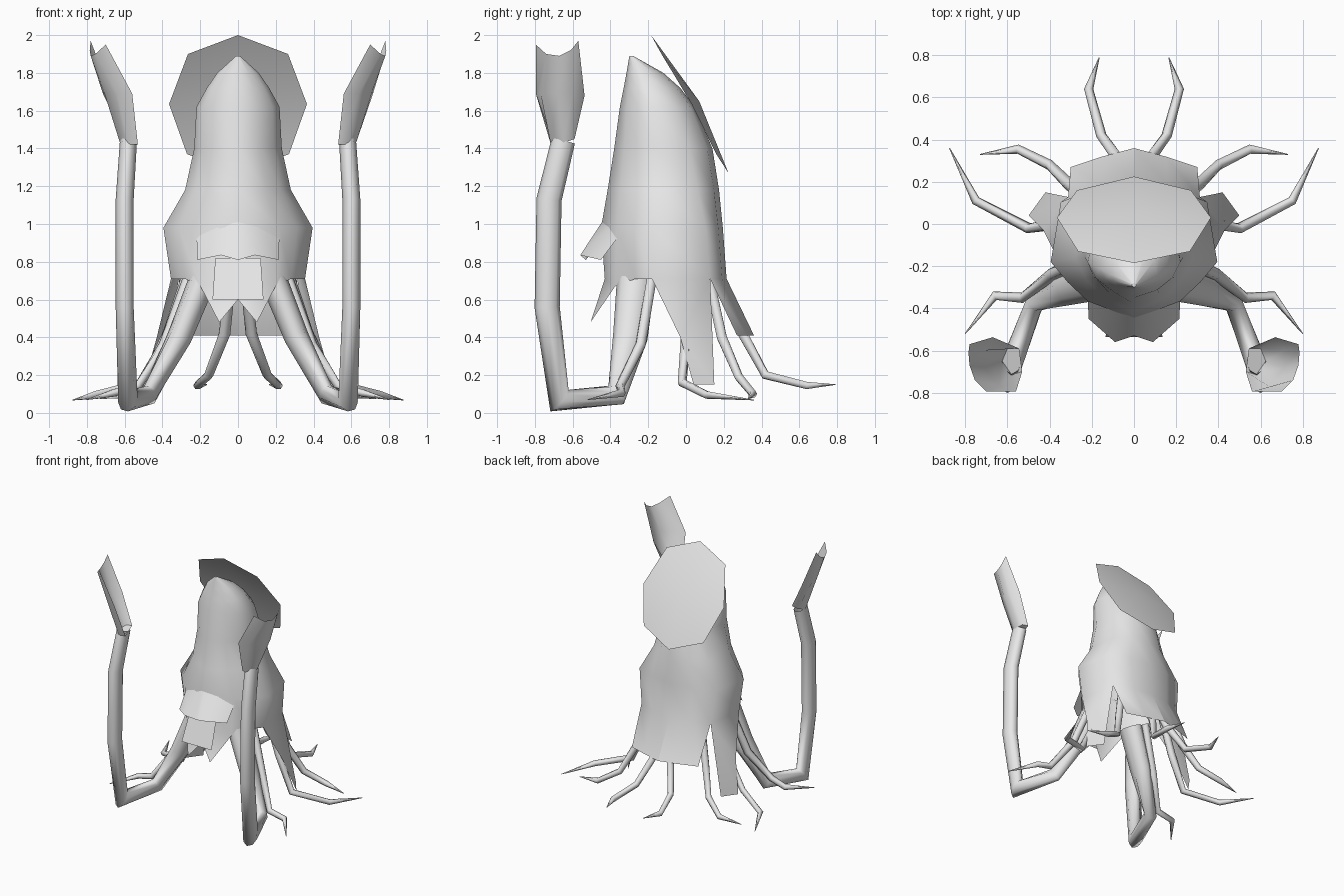
import bpy, math
from mathutils import Vector

grey = bpy.data.materials.new("pale_grey")
grey.diffuse_color = (0.8, 0.8, 0.8, 1)


def make(name, verts, faces, angle=50):
    me = bpy.data.meshes.new(name)
    me.from_pydata([tuple(v) for v in verts], [], faces)
    me.materials.append(grey)
    ob = bpy.data.objects.new(name, me)
    bpy.context.collection.objects.link(ob)
    bpy.ops.object.select_all(action='DESELECT')
    ob.select_set(True)
    bpy.context.view_layer.objects.active = ob
    bpy.ops.object.shade_smooth_by_angle(angle=math.radians(angle))
    return ob


def mirror(pts, s):
    return [(p[0] * s,) + tuple(p[1:]) for p in pts]


def sheet(name, pts, faces, s=1, angle=50):
    # open sheet; the mirrored side gets reversed faces
    return make(name, mirror(pts, s), [f if s > 0 else f[::-1] for f in faces], angle)


def tube(name, pts, sides=6, wide=1.0, deep=1.0):
    # pts: (x, y, z, radius); radius 0 at the end gives a pointed tip
    c = [Vector(p[:3]) for p in pts]
    verts, faces = [], []
    for i, p in enumerate(c):
        d0 = (p - c[max(i - 1, 0)]).normalized()
        d1 = (c[min(i + 1, len(c) - 1)] - p).normalized()
        d = (d0 + d1).normalized()
        side = Vector((1, 0, 0))
        if abs(d.x) > 0.75:
            side = Vector((0, -1 if d.x > 0 else 1, 0))
        u = (side - d * side.dot(d)).normalized()
        w = d.cross(u)
        for k in range(sides):
            a = 2 * math.pi * k / sides
            verts.append(p + (u * math.cos(a) * wide + w * math.sin(a) * deep) * max(pts[i][3], 0.002))
    for i in range(len(c) - 1):
        # join each ring to the closest rotation of the next one
        A, B = i * sides, (i + 1) * sides
        off = min(range(sides), key=lambda o: sum(
            ((verts[A + k] - c[i]) - (verts[B + (k + o) % sides] - c[i + 1])).length for k in range(sides)))
        for k in range(sides):
            n = (k + 1) % sides
            faces.append((A + k, A + n, B + (n + off) % sides, B + (k + off) % sides))
    return make(name, verts, faces, angle=70)


# Body: lofted rings (z, half width, front y, middle y, back y, blend from head to skirt section)
levels = [
    (1.89, 0.01, -0.30, -0.29, -0.28, 0),
    (1.80, 0.11, -0.315, -0.24, -0.12, 0),
    (1.72, 0.165, -0.33, -0.21, -0.03, 0),
    (1.62, 0.22, -0.35, -0.18, 0.045, 0),
    (1.40, 0.232, -0.38, -0.16, 0.14, 0.2),
    (1.18, 0.28, -0.415, -0.16, 0.175, 0.5),
    (0.98, 0.395, -0.45, -0.18, 0.195, 0.9),
    (0.71, 0.355, -0.43, -0.18, 0.215, 1),
]
# half section, front to back: (x fraction, y fraction towards front or back)
head = [(0, -1), (0.50, -0.78), (0.83, -0.44), (1, 0), (0.866, 0.55), (0.48, 0.90), (0, 1)]
skirt = [(0, -1), (0.56, -0.68), (0.79, -0.35), (1, 0), (0.88, 0.78), (0.45, 0.94), (0, 1)]
N = 12
verts = []
for z, w, yf, ym, yb, t in levels:
    half = [((a[0] * (1 - t) + b[0] * t) * w, a[1] * (1 - t) + b[1] * t) for a, b in zip(head, skirt)]
    half = [Vector((x, ym + abs(f) * ((yf if f < 0 else yb) - ym), z)) for x, f in half]
    verts += half + [Vector((-v.x, v.y, v.z)) for v in half[5:0:-1]]
hem = (len(levels) - 1) * N
for k in (1, N - 1):      # hem dips at the front corners
    verts[hem + k].z = 0.67
    verts[hem + k].y = -0.375
faces = [tuple(range(N))[::-1]]
for i in range(len(levels) - 1):
    for k in range(N):
        n = (k + 1) % N
        faces.append((i * N + k, (i + 1) * N + k, (i + 1) * N + n, i * N + n))

# Skirt flaps hanging from the hem, part of the body surface
for s in (1, -1):
    def h(k):
        return hem + (k * s) % N

    def add(*ids):
        faces.append(ids if s > 0 else ids[::-1])

    b = len(verts)
    verts += mirror([(0, -0.46, 0.60), (0.10, -0.505, 0.48),            # front points
                     (0.43, -0.03, 0.40), (0.50, 0.04, 0.15), (0.42, 0.15, 0.15),  # side strip
                     (0.30, 0.27, 0.41), (0.15, 0.32, 0.41), (0, 0.36, 0.41)], s)  # back flap
    add(h(0), b, b + 1)
    add(h(0), b + 1, h(1))
    add(h(3), b + 2, h(4))
    add(b + 2, b + 3, b + 4, h(4))
    add(h(4), b + 5, b + 6, h(5))
    add(h(5), b + 6, b + 7, h(6))
make("body", verts, faces, angle=60)

# Octagonal disc behind the head, slightly domed backwards
rim = [(0, -0.185, 2.0), (0.265, -0.13, 1.90), (0.365, 0.03, 1.635), (0.27, 0.16, 1.37), (0, 0.225, 1.27),
       (-0.27, 0.16, 1.37), (-0.365, 0.03, 1.635), (-0.265, -0.13, 1.90)]
sheet("head_disc", rim + [(0, 0.07, 1.65)], [(k, (k + 1) % 8, 8) for k in range(8)])

# Brow flap and beard plate on the front
brow = [(0, -0.445, 1.01), (0.11, -0.40, 0.99), (0.22, -0.345, 0.95),
        (0, -0.53, 0.81), (0.09, -0.56, 0.835), (0.215, -0.45, 0.81)]
for s in (1, -1):
    sheet("brow_flap", brow, [(0, 3, 4, 1), (1, 4, 5, 2)], s)
sheet("beard_plate", [(-0.12, -0.45, 0.82), (0.12, -0.45, 0.82), (0.135, -0.535, 0.60), (-0.135, -0.535, 0.60)],
      [(0, 3, 2, 1)])

# Long raised arms
arm = [(0.19, -0.265, 0.70, 0.088), (0.31, -0.295, 0.40, 0.08),
       (0.47, -0.37, 0.095, 0.055), (0.583, -0.67, 0.065, 0.065), (0.60, -0.735, 0.56, 0.058),
       (0.60, -0.725, 1.13, 0.058), (0.58, -0.65, 1.44, 0.055)]
# Cupped paddle: rows from front edge through the spine to back edge
paddle = [(0.53, -0.70, 1.42), (0.58, -0.715, 1.42), (0.625, -0.65, 1.43), (0.60, -0.59, 1.45), (0.545, -0.59, 1.46),
          (0.56, -0.795, 1.69), (0.64, -0.77, 1.69), (0.71, -0.68, 1.70), (0.715, -0.60, 1.69), (0.67, -0.537, 1.68),
          (0.70, -0.795, 1.95), (0.755, -0.74, 1.90), (0.78, -0.67, 1.89), (0.785, -0.61, 1.92), (0.78, -0.57, 1.97)]
pfaces = [(r + c, r + c + 1, r + c + 6, r + c + 5) for r in (0, 5) for c in range(4)]
pfaces.append((0, 1, 2, 3, 4))

# Small tentacles: (x, y, z, radius)
tentacles = {
    "back_tentacle": [(0.04, 0.16, 0.72, 0.03), (0.07, 0.30, 0.42, 0.03), (0.155, 0.42, 0.20, 0.025),
                      (0.215, 0.64, 0.145, 0.022), (0.165, 0.79, 0.15, 0)],
    "rear_side_tentacle": [(0.22, 0.12, 0.72, 0.03), (0.31, 0.19, 0.40, 0.03), (0.40, 0.28, 0.19, 0.025),
                           (0.55, 0.355, 0.10, 0.022), (0.73, 0.33, 0.075, 0)],
    "side_tentacle": [(0.27, 0.0, 0.72, 0.03), (0.37, 0.0, 0.42, 0.03), (0.50, -0.02, 0.16, 0.025),
                      (0.75, 0.11, 0.095, 0.022), (0.875, 0.36, 0.068, 0)],
    "front_side_tentacle": [(0.26, -0.18, 0.72, 0.03), (0.39, -0.24, 0.36, 0.03), (0.53, -0.35, 0.14, 0.025),
                            (0.66, -0.34, 0.105, 0.022), (0.80, -0.52, 0.07, 0)],
}
for s, label in ((1, "right"), (-1, "left")):
    tube(label + "_arm", mirror(arm, s), 8, 0.82, 1.15)
    sheet(label + "_paddle", paddle, pfaces, s, 100)
    for name, pts in tentacles.items():
        tube(label + "_" + name, mirror(pts, s))
